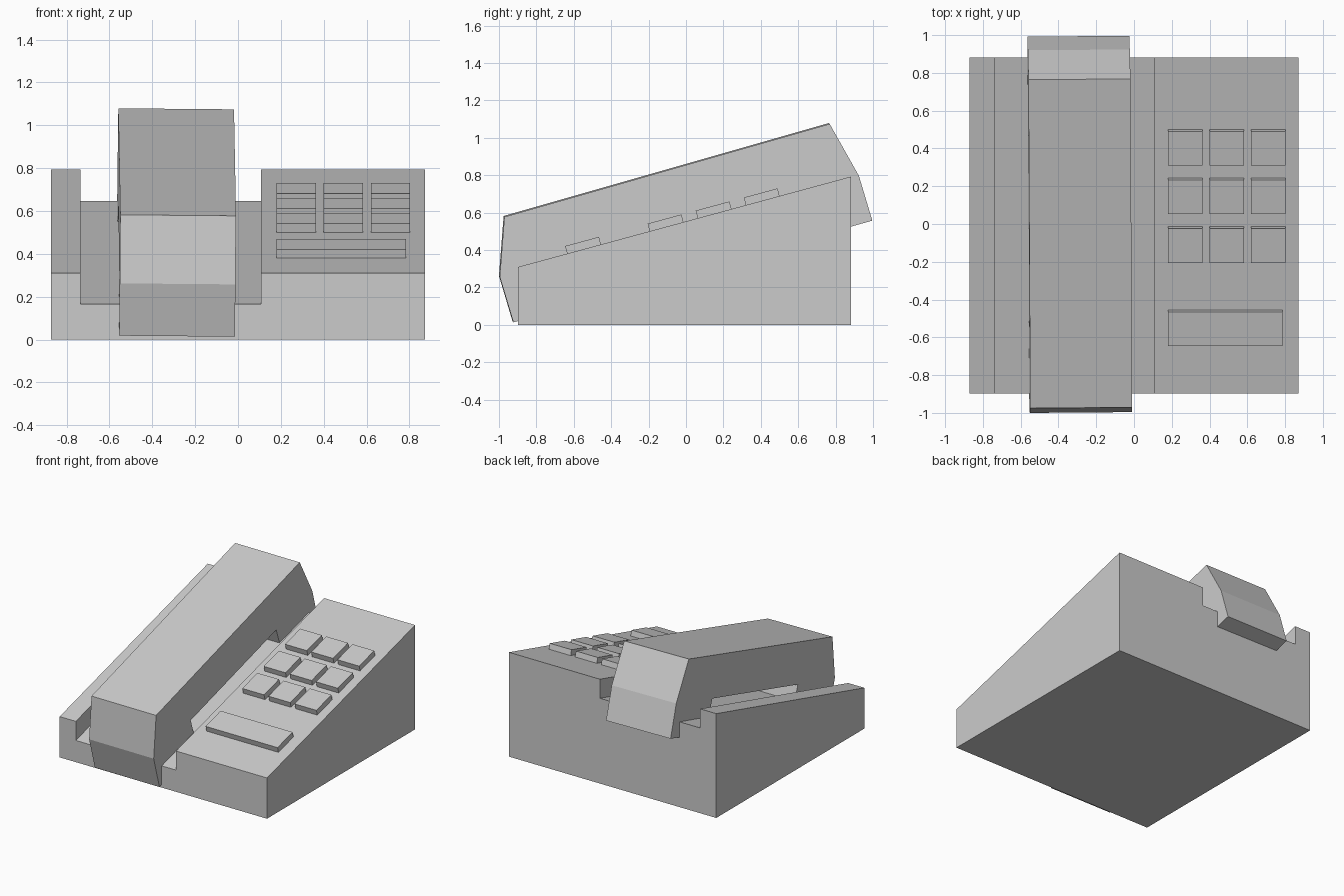
import bpy, bmesh, math
from mathutils import Matrix, Vector

if "Cube" in bpy.data.objects:
    bpy.data.objects.remove(bpy.data.objects["Cube"])


def loft(name, ring_a, ring_b):
    """Closed solid between two matching outlines."""
    bm = bmesh.new()
    a = [bm.verts.new(p) for p in ring_a]
    b = [bm.verts.new(p) for p in ring_b]
    n = len(a)
    for i in range(n):
        j = (i + 1) % n
        bm.faces.new((a[i], a[j], b[j], b[i]))
    bm.faces.new(a[::-1])
    bm.faces.new(b)
    bmesh.ops.recalc_face_normals(bm, faces=bm.faces)
    return add_object(name, bm)


def add_object(name, bm):
    mesh = bpy.data.meshes.new(name)
    bm.to_mesh(mesh)
    bm.free()
    obj = bpy.data.objects.new(name, mesh)
    bpy.context.collection.objects.link(obj)
    return obj


# Wedge body with a cradle channel running front to back
FRONT, BACK, RISE = -0.897, 0.882, 0.483
TOP, FLOOR = 0.31, 0.165
section = [(-0.872, 0), (0.872, 0), (0.872, TOP), (0.107, TOP), (0.107, FLOOR),
           (-0.736, FLOOR), (-0.736, TOP), (-0.872, TOP)]
loft("phone_body",
     [(x, FRONT, z) for x, z in section],
     [(x, BACK, z + (RISE if z else 0)) for x, z in section])

# Handset: side profile with a hollow grip, resting slightly askew
profile = [(-0.973, 0.58), (0.766, 1.077), (0.922, 0.80), (0.994, 0.56),
           (0.57, 0.44), (0.485, 0.67), (-0.55, 0.38), (-0.47, 0.145),
           (-0.925, 0.016), (-0.998, 0.26)]
handset = loft("handset",
               [(-0.27, y, z) for y, z in profile],
               [(0.27, y, z) for y, z in profile])
handset.location.x = -0.292
handset.rotation_euler = (0, math.radians(0.5), math.radians(0.45))

# Keys lying on the sloped top
SLOPE = math.atan2(RISE, BACK - FRONT)
KEY_LENGTH, KEY_HEIGHT, SUNK = 0.187, 0.042, 0.005


def key(name, x0, x1, y):
    bm = bmesh.new()
    bmesh.ops.create_cube(bm, size=1)
    height = KEY_HEIGHT + SUNK
    bmesh.ops.scale(bm, verts=bm.verts, vec=(x1 - x0, KEY_LENGTH, height))
    bmesh.ops.translate(bm, verts=bm.verts, vec=(0, 0, height / 2 - SUNK))
    obj = add_object(name, bm)
    z = TOP + (y - FRONT) * math.tan(SLOPE)
    obj.matrix_world = (Matrix.Translation(Vector(((x0 + x1) / 2, y, z)))
                        @ Matrix.Rotation(SLOPE, 4, 'X'))


for row in range(3):
    for col in range(3):
        x = 0.18 + 0.22 * col
        key(f"key_{row * 3 + col + 1}", x, x + 0.183, 0.41 - 0.257 * row)
key("wide_key", 0.18, 0.785, -0.545)
